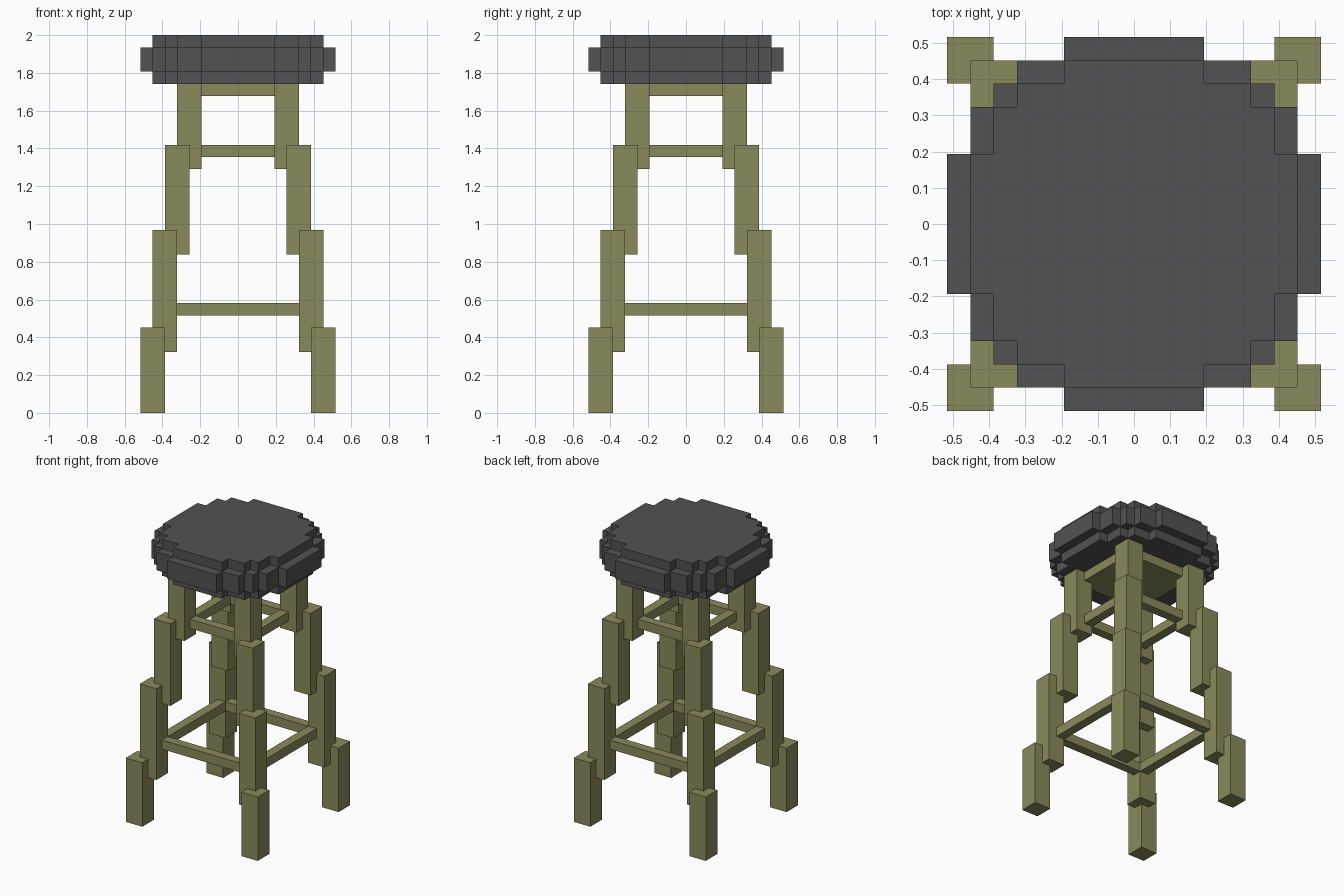
import bpy
import bmesh
from mathutils import Matrix, Vector

U = 2 / 31  # one block

if "Cube" in bpy.data.objects:
    bpy.data.objects.remove(bpy.data.objects["Cube"])


def make_material(name, colour):
    mat = bpy.data.materials.new(name)
    mat.use_nodes = True
    mat.diffuse_color = colour
    mat.node_tree.nodes["Principled BSDF"].inputs["Base Color"].default_value = colour
    return mat


wood = make_material("olive_wood", (0.254, 0.254, 0.107, 1))
cushion = make_material("dark_grey_cushion", (0.084, 0.084, 0.084, 1))


def finish(name, bm, mat):
    bmesh.ops.recalc_face_normals(bm, faces=bm.faces)
    mesh = bpy.data.meshes.new(name)
    bm.to_mesh(mesh)
    bm.free()
    mesh.materials.append(mat)
    obj = bpy.data.objects.new(name, mesh)
    bpy.context.collection.objects.link(obj)
    return obj


def box(name, low, high, mat):
    """Box between two corners, measured in blocks."""
    low, high = Vector(low) * U, Vector(high) * U
    bm = bmesh.new()
    bmesh.ops.create_cube(bm, size=1, matrix=Matrix.Translation((low + high) / 2)
                          @ Matrix.Diagonal(high - low).to_4x4())
    return finish(name, bm, mat)


def stepped_disc(name, quarter, z0, z1, mat):
    """Stepped round slab from a quarter outline turned four times."""
    bm = bmesh.new()
    verts = []
    points = quarter
    for _ in range(4):
        verts += [bm.verts.new((x * U, y * U, z0 * U)) for x, y in points]
        points = [(-y, x) for x, y in points]
    face = bm.faces.new(verts)
    top = bmesh.ops.extrude_face_region(bm, geom=[face], use_keep_orig=True)["geom"]
    bmesh.ops.translate(bm, vec=(0, 0, (z1 - z0) * U),
                        verts=[g for g in top if isinstance(g, bmesh.types.BMVert)])
    return finish(name, bm, mat)


# Seat: full-height core with a wider rim around its middle
stepped_disc("seat_core", [(7, 3), (6, 3), (6, 5), (5, 5), (5, 6), (3, 6), (3, 7)],
             27, 31, cushion)
stepped_disc("seat_rim", [(8, 3), (7, 3), (7, 5), (6, 5), (6, 6), (5, 6), (5, 7),
                          (3, 7), (3, 8)], 28, 30, cushion)

# Wooden panel under the seat
box("seat_panel", (-4, -4, 26), (4, 4, 27), wood)

# Legs: four staggered posts stepping outward towards the floor
posts = [("top", 3, 20, 27), ("upper", 4, 13, 22), ("lower", 5, 5, 15), ("foot", 6, 0, 7)]
for side, sx in (("left", 1), ("right", -1)):
    for end, sy in (("front", -1), ("back", 1)):
        for part, inner, z0, z1 in posts:
            xs = sorted((sx * inner, sx * (inner + 2)))
            ys = sorted((sy * inner, sy * (inner + 2)))
            box(f"{end}_{side}_leg_{part}", (xs[0], ys[0], z0), (xs[1], ys[1], z1), wood)

# Rails: two square rings of bars between the legs
for level, inner, z in (("upper", 3, 21), ("lower", 5, 8)):
    for end, a in (("front", -inner - 1), ("back", inner)):
        box(f"{level}_{end}_rail", (-inner, a, z), (inner, a + 1, z + 1), wood)
    for side, a in (("right", -inner - 1), ("left", inner)):
        box(f"{level}_{side}_rail", (a, -inner, z), (a + 1, inner, z + 1), wood)
